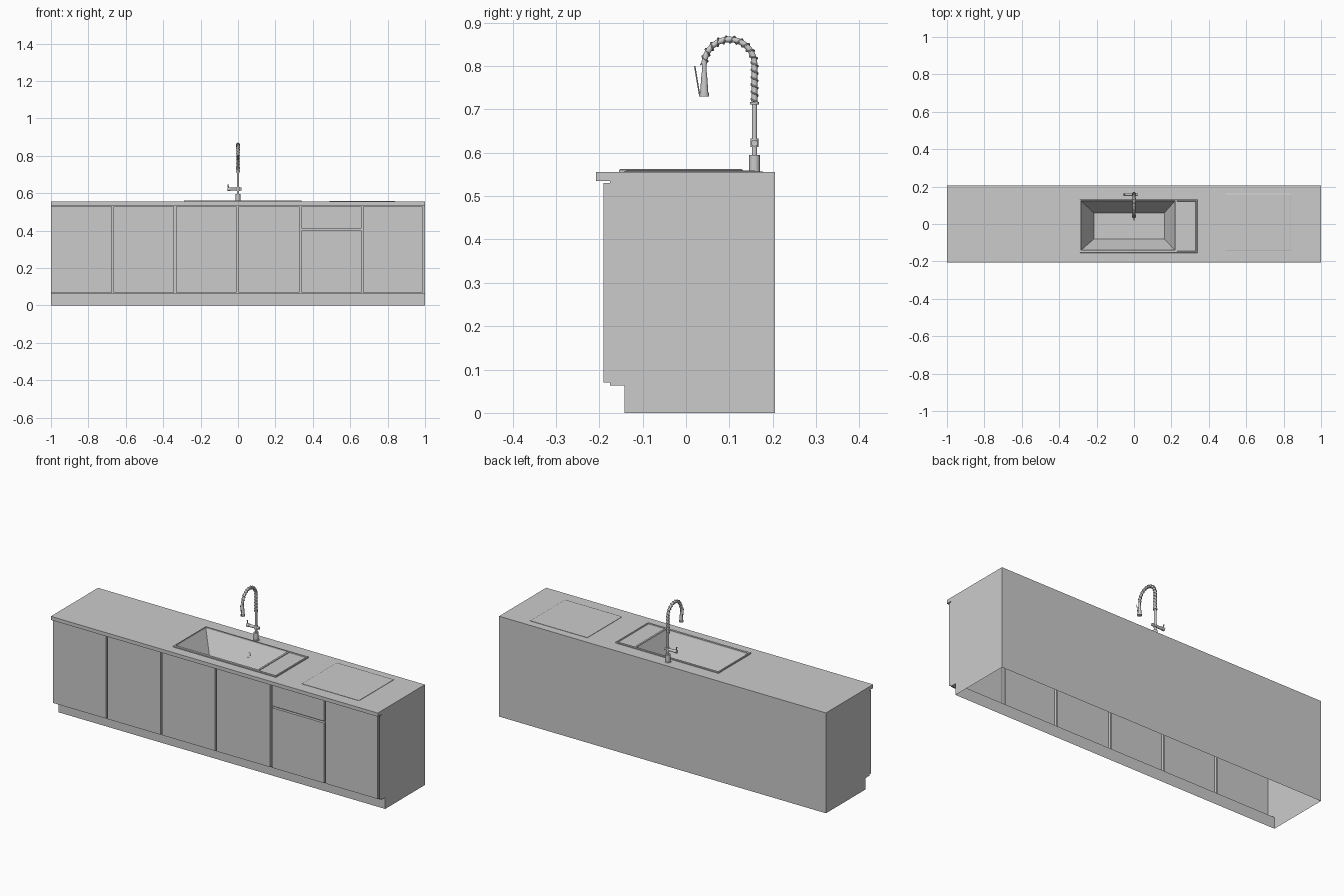
import bpy, bmesh, math
from mathutils import Vector, Matrix

if "Cube" in bpy.data.objects:
    bpy.data.objects.remove(bpy.data.objects["Cube"])


def finish(name, bm, weld=True, smooth=False):
    if weld:
        bmesh.ops.remove_doubles(bm, verts=bm.verts, dist=1e-5)
    bmesh.ops.recalc_face_normals(bm, faces=bm.faces)
    me = bpy.data.meshes.new(name)
    bm.to_mesh(me)
    bm.free()
    ob = bpy.data.objects.new(name, me)
    bpy.context.collection.objects.link(ob)
    if smooth:
        bpy.ops.object.select_all(action='DESELECT')
        ob.select_set(True)
        bpy.context.view_layer.objects.active = ob
        bpy.ops.object.shade_smooth_by_angle(angle=math.radians(40))
    return ob


def face(bm, pts):
    return bm.faces.new([bm.verts.new(p) for p in pts])


def rect(x0, x1, y0, y1, z):
    return [(x0, y0, z), (x1, y0, z), (x1, y1, z), (x0, y1, z)]


def loft(bm, rects, cap=True):
    rs = [rect(*r) for r in rects]
    for a, b in zip(rs, rs[1:]):
        for i in range(4):
            j = (i + 1) % 4
            face(bm, [a[i], a[j], b[j], b[i]])
    if cap:
        face(bm, rs[-1])


def rod(name, p0, p1, r0, r1=None, seg=24):
    p0, p1 = Vector(p0), Vector(p1)
    d = p1 - p0
    bm = bmesh.new()
    m = Matrix.Translation((p0 + p1) / 2) @ d.to_track_quat('Z', 'Y').to_matrix().to_4x4()
    bmesh.ops.create_cone(bm, cap_ends=True, segments=seg, radius1=r0,
                          radius2=r0 if r1 is None else r1, depth=d.length, matrix=m)
    return finish(name, bm, smooth=True)


def tube(name, pts, r, res):
    cu = bpy.data.curves.new(name + "_path", 'CURVE')
    cu.dimensions = '3D'
    cu.bevel_depth, cu.bevel_resolution, cu.use_fill_caps = r, res, True
    sp = cu.splines.new('POLY')
    sp.points.add(len(pts) - 1)
    for q, p in zip(sp.points, pts):
        q.co = (*p, 1)
    tmp = bpy.data.objects.new(name + "_path", cu)
    bpy.context.collection.objects.link(tmp)
    bpy.context.view_layer.update()
    me = bpy.data.meshes.new_from_object(tmp.evaluated_get(bpy.context.evaluated_depsgraph_get()))
    bpy.data.objects.remove(tmp)
    bm = bmesh.new()
    bm.from_mesh(me)
    return finish(name, bm, smooth=True)


# cabinet shell, open underneath
BACK, LIP, DOOR, GAP, KICK = 0.205, -0.207, -0.19, -0.175, -0.142
TOP, ZT, ZB = 0.555, 0.53, 0.07
profile = [(BACK, 0), (BACK, TOP), (LIP, TOP), (LIP, 0.535), (GAP, 0.535), (GAP, ZT),
           (DOOR, ZT), (DOOR, ZB), (GAP, ZB), (GAP, 0.063), (KICK, 0.063), (KICK, 0)]
bm = bmesh.new()
for x in (-1, 1):
    face(bm, [(x, y, z) for y, z in profile])
for i in (0, 2, 3, 4, 8, 9, 10):
    (y0, z0), (y1, z1) = profile[i], profile[i + 1]
    face(bm, [(-1, y0, z0), (1, y0, z0), (1, y1, z1), (-1, y1, z1)])
face(bm, [(-1, GAP, ZB), (1, GAP, ZB), (1, GAP, ZB + 0.0001), (-1, GAP, ZB + 0.0001)])
BOWL = (-0.283, 0.219, -0.14, 0.123)
loft(bm, [(-1, 1, LIP, BACK, TOP), (*BOWL, TOP)], cap=False)
finish("cabinet_shell", bm)


# door panels, with recessed strips between them
def panel(name, x0, x1, z0, z1):
    bm = bmesh.new()
    f = [(x0, DOOR, z0), (x1, DOOR, z0), (x1, DOOR, z1), (x0, DOOR, z1)]
    b = [(x, GAP, z) for x, _, z in f]
    face(bm, f)
    for i in range(4):
        j = (i + 1) % 4
        face(bm, [f[i], f[j], b[j], b[i]])
    finish(name, bm)


def strip(name, x0, x1, z0, z1):
    bm = bmesh.new()
    face(bm, [(x0, GAP, z0), (x1, GAP, z0), (x1, GAP, z1), (x0, GAP, z1)])
    finish(name, bm)


G = 0.005
gaps = [-0.67, -0.337, -0.003, 0.335, 0.664, 0.992]
left = -1
for i, g in enumerate(gaps):
    if i == 4:
        panel("door_%d" % i, left, g - G, ZB, 0.402)
        panel("drawer_front", left, g - G, 0.412, ZT)
        strip("drawer_gap", left, g - G, 0.402, 0.412)
    else:
        panel("door_%d" % i, left, g - G, ZB, ZT)
    strip("door_gap_%d" % i, g - G, g + G, ZB, ZT)
    left = g + G
panel("end_panel", left, 1, ZB, ZT)

# sink rim, bowl and draining board
Z1 = 0.562
bm = bmesh.new()
loft(bm, [(-0.29, 0.226, -0.154, 0.131, TOP), (-0.29, 0.226, -0.154, 0.131, Z1 - 0.002),
          (-0.288, 0.226, -0.152, 0.129, Z1), (*BOWL, Z1), (*BOWL, TOP),
          (-0.214, 0.162, -0.08, 0.059, 0.435)])
finish("sink_bowl", bm)
bm = bmesh.new()
loft(bm, [(0.226, 0.34, -0.154, 0.131, TOP), (0.226, 0.34, -0.154, 0.131, Z1 - 0.002),
          (0.226, 0.338, -0.152, 0.129, Z1), (0.229, 0.332, -0.146, 0.123, Z1),
          (0.229, 0.330, -0.144, 0.121, 0.558)])
finish("draining_board", bm)
rod("drain", (-0.005, -0.01, 0.435), (-0.005, -0.01, 0.437), 0.012)
n = Vector((0, -0.12, 0.064)).normalized()
c = Vector((0, 0.091, 0.495))
rod("overflow", c, c + n * 0.002, 0.012)

# cooktop plate
bm = bmesh.new()
loft(bm, [(0.49, 0.84, -0.142, 0.162, TOP), (0.49, 0.84, -0.142, 0.162, 0.557),
          (0.494, 0.836, -0.138, 0.158, 0.5585)])
finish("cooktop", bm)

# tap body
Y = 0.158
rod("tap_foot", (0, Y, TOP), (0, Y, 0.557), 0.019)
rod("tap_base", (0, Y, TOP), (0, Y, 0.595), 0.0125)
rod("tap_stem", (0, Y, 0.595), (0, Y, 0.715), 0.0062)
rod("tap_collar", (0, Y, 0.613), (0, Y, 0.633), 0.009)
rod("spring_seat", (0, Y, 0.711), (0, Y, 0.717), 0.0105)
rod("tap_valve", (-0.04, Y, 0.622), (0.02, Y, 0.622), 0.0075)
rod("tap_knob", (-0.056, Y, 0.622), (-0.04, Y, 0.622), 0.009)
rod("tap_handle", (-0.05, Y, 0.622), (-0.054, Y, 0.648), 0.003)

# arched hose and the spring wound round it
R, YC, ZC, Z0 = 0.058, 0.1, 0.803, 0.715
straight, arc = ZC - Z0, math.pi * R


def along(s):
    if s < straight:
        return Vector((0, Y, Z0 + s)), Vector((0, 1, 0))
    a = min((s - straight) / R, math.pi)
    out = Vector((0, math.cos(a), math.sin(a)))
    return Vector((0, YC, ZC)) + out * R, out


total = straight + arc
tube("hose", [along(total * i / 60)[0] for i in range(61)], 0.0068, 3)
turns, steps = 16, 16
coil = []
for i in range(turns * steps + 1):
    p, out = along(total * i / (turns * steps))
    t = math.tau * i / steps
    coil.append(p + (out * math.cos(t) + Vector((1, 0, 0)) * math.sin(t)) * 0.008)
tube("spring", coil, 0.0018, 1)

# spray head
H = YC - R
rod("spray_neck", (0, H, 0.803), (0, H, 0.775), 0.0055)
rod("spray_grip", (0, H, 0.785), (0, H, 0.737), 0.0062, 0.0095)
rod("spray_nozzle", (0, H, 0.737), (0, H, 0.73), 0.0115)
rod("spray_lever", (0, 0.02, 0.80), (0, 0.031, 0.735), 0.0016, seg=8)
